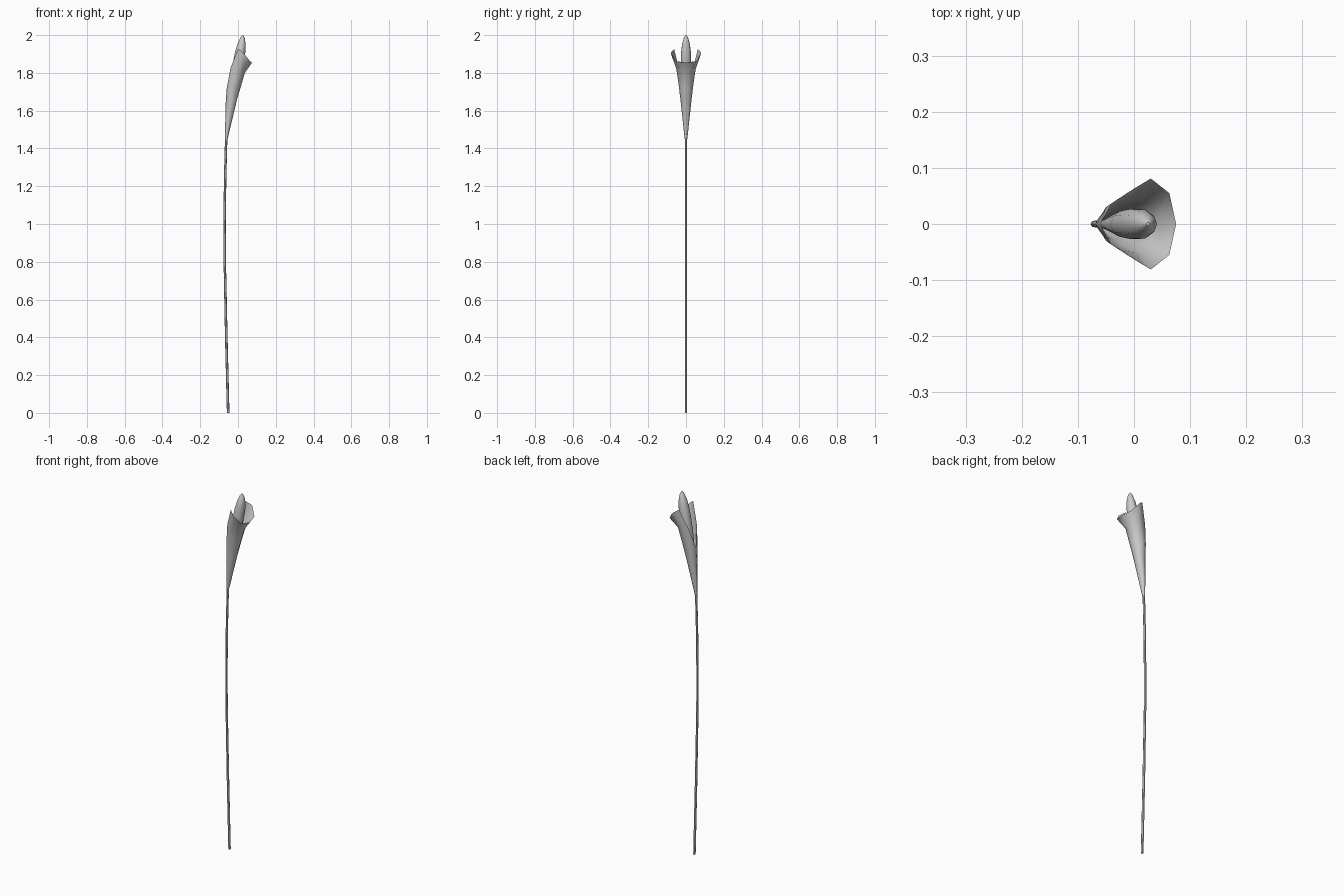
import bpy
import math
from mathutils import Vector

if "Cube" in bpy.data.objects:
    bpy.data.objects.remove(bpy.data.objects["Cube"])


def make_object(name, verts, faces, angle=50):
    mesh = bpy.data.meshes.new(name)
    mesh.from_pydata(verts, [], faces)
    mesh.update()
    ob = bpy.data.objects.new(name, mesh)
    bpy.context.collection.objects.link(ob)
    bpy.ops.object.select_all(action='DESELECT')
    ob.select_set(True)
    bpy.context.view_layer.objects.active = ob
    bpy.ops.object.shade_smooth_by_angle(angle=math.radians(angle))
    return ob


def sweep(name, path, sides):
    """Capped tube along a path of (x, z, radius) in the y = 0 plane."""
    verts, faces = [], []
    pts = [Vector((x, 0, z)) for x, z, r in path]
    for i, (x, z, r) in enumerate(path):
        d = (pts[min(i + 1, len(pts) - 1)] - pts[max(i - 1, 0)]).normalized()
        u, v = Vector((d.z, 0, -d.x)), Vector((0, 1, 0))
        for k in range(sides):
            a = math.tau * k / sides
            verts.append(pts[i] + r * (math.cos(a) * u + math.sin(a) * v))
    for i in range(len(path) - 1):
        for k in range(sides):
            a, b = i * sides, (i + 1) * sides
            n = (k + 1) % sides
            faces.append((a + k, a + n, b + n, b + k))
    faces.append(tuple(reversed(range(sides))))
    faces.append(tuple(range(len(verts) - sides, len(verts))))
    return make_object(name, verts, faces)


# Long, slightly bowed stem
sweep("stem", [(-0.052, 0, .007), (-0.062, .4, .007), (-0.070, .8, .0065),
               (-0.071, 1.0, .0065), (-0.068, 1.25, .0065), (-0.062, 1.47, .0065)], 6)

# Central spike leaning forward inside the bloom
sweep("spadix", [(-0.059, 1.47, .005), (-0.042, 1.62, .013), (-0.018, 1.76, .024),
                 (0.001, 1.85, .028), (0.012, 1.91, .027), (0.020, 1.955, .021),
                 (0.024, 1.985, .012), (0.025, 1.999, .003)], 10)

# Funnel petal: half sections from the back seam round to the front lip
half = [
    [(-0.069, 0, 1.45), (-0.067, .005, 1.45), (-0.062, .007, 1.45), (-0.057, .005, 1.45), (-0.055, 0, 1.45)],
    [(-0.066, 0, 1.63), (-0.056, .020, 1.64), (-0.036, .028, 1.645), (-0.014, .020, 1.65), (-0.005, 0, 1.66)],
    [(-0.060, 0, 1.715), (-0.050, .030, 1.725), (-0.025, .038, 1.73), (0.006, .026, 1.73), (0.016, 0, 1.73)],
    [(-0.040, .037, 1.825), (-0.020, .048, 1.825), (0.005, .051, 1.82), (0.028, .031, 1.81), (0.036, 0, 1.80)],
    [(0.0, .063, 1.927), (0.015, .072, 1.917), (0.030, .081, 1.905), (0.063, .055, 1.862), (0.075, 0, 1.855)],
]
cols = 5
verts = [p for row in half for p in row]
faces = [(i * cols + k + 1, i * cols + k, (i + 1) * cols + k, (i + 1) * cols + k + 1)
         for i in range(len(half) - 1) for k in range(cols - 1)]
petal = make_object("funnel_petal", verts, faces, 60)
mirror = petal.modifiers.new("mirror", 'MIRROR')
mirror.use_axis = (False, True, False)
mirror.use_clip = True
mirror.merge_threshold = 0.0005
